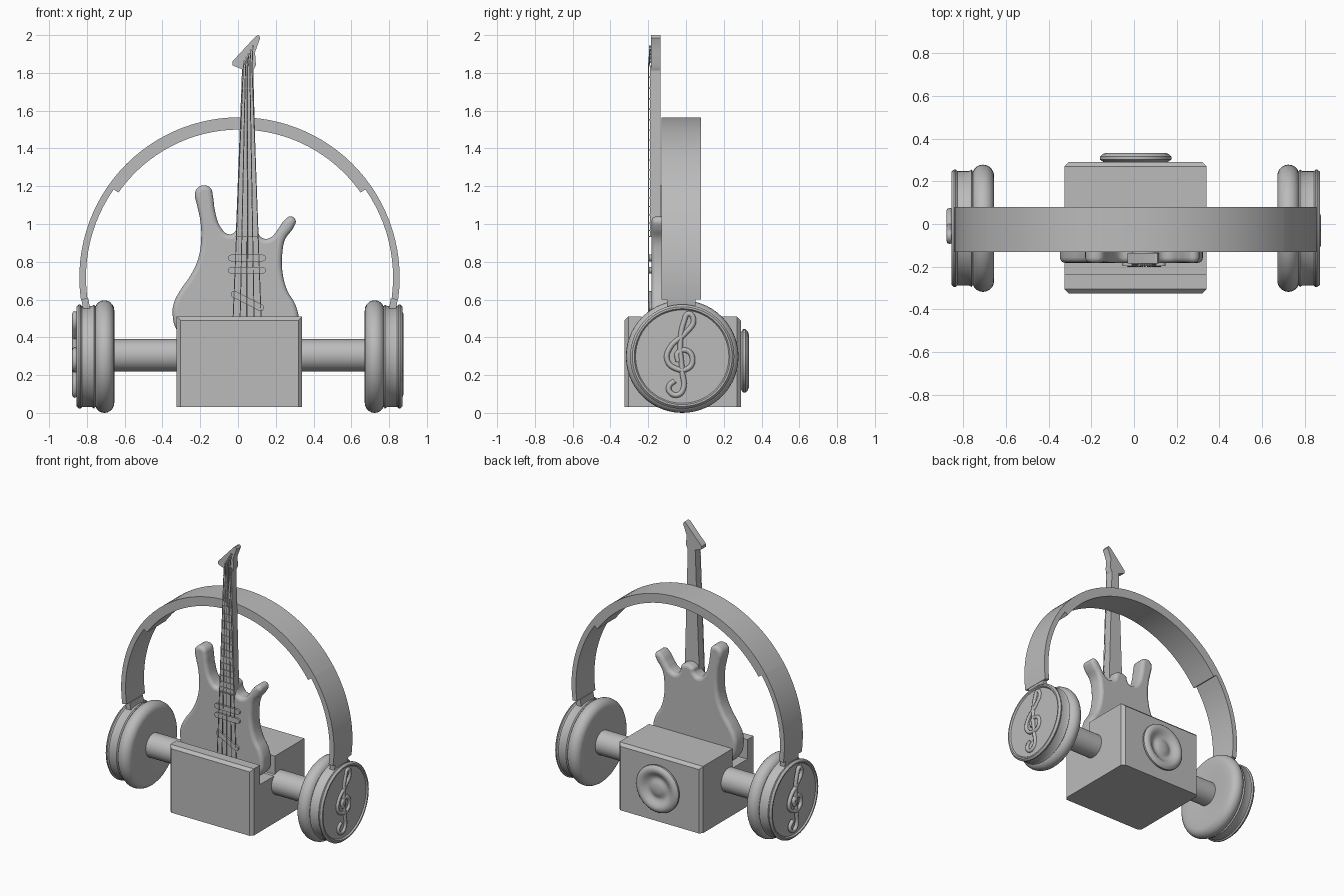
import bpy, bmesh
from math import sin, cos, pi, radians
from mathutils import Vector, Matrix

if "Cube" in bpy.data.objects:
    bpy.data.objects.remove(bpy.data.objects["Cube"])

grey = bpy.data.materials.new("plain grey")
grey.use_nodes = True
colour = (0.5, 0.5, 0.5, 1)
grey.diffuse_color = colour
grey.node_tree.nodes["Principled BSDF"].inputs["Base Color"].default_value = colour

CX, CY, CZ = 0.008, -0.02, 0.298   # shared centre of the ear cups


def link(name, data):
    ob = bpy.data.objects.new(name, data)
    bpy.context.collection.objects.link(ob)
    data.materials.append(grey)
    return ob


def select(ob):
    bpy.ops.object.select_all(action='DESELECT')
    ob.select_set(True)
    bpy.context.view_layer.objects.active = ob


def finish(name, bm, smooth=True):
    bmesh.ops.recalc_face_normals(bm, faces=bm.faces)
    me = bpy.data.meshes.new(name)
    bm.to_mesh(me)
    bm.free()
    ob = link(name, me)
    if smooth:
        select(ob)
        bpy.ops.object.shade_smooth_by_angle(angle=radians(35))
    return ob


def box(name, lo, hi):
    bm = bmesh.new()
    lo, hi = Vector(lo), Vector(hi)
    size = Matrix.Diagonal((*(hi - lo), 1))
    bmesh.ops.create_cube(bm, size=1, matrix=Matrix.Translation((lo + hi) / 2) @ size)
    return finish(name, bm, False)


def lathe(name, profile, centre, axis='X', sign=1, steps=56):
    """Spin (distance along axis, radius) points around the axis."""
    bm = bmesh.new()
    vs = [bm.verts.new((sign * a, r, 0)) for a, r in profile]
    es = [bm.edges.new(p) for p in zip(vs, vs[1:])]
    bmesh.ops.spin(bm, geom=vs + es, cent=(0, 0, 0), axis=(1, 0, 0), angle=2 * pi, steps=steps)
    bmesh.ops.remove_doubles(bm, verts=bm.verts, dist=1e-5)
    if axis == 'Y':
        bm.transform(Matrix.Rotation(pi / 2, 4, 'Z'))
    bm.transform(Matrix.Translation(centre))
    return finish(name, bm)


def slab(name, outline, front, back, bevel=0.0, rounded=False):
    """Fill an outline drawn in x and z, between two depths."""
    cu = bpy.data.curves.new(name, 'CURVE')
    cu.dimensions, cu.fill_mode = '2D', 'BOTH'
    cu.resolution_u = 5
    sp = cu.splines.new('BEZIER')
    sp.bezier_points.add(len(outline) - 1)
    for bp, (x, z) in zip(sp.bezier_points, outline):
        bp.co = (x, z, 0)
        bp.handle_left_type = bp.handle_right_type = 'AUTO' if rounded else 'VECTOR'
    sp.use_cyclic_u = True
    cu.extrude = (back - front) / 2 - bevel
    cu.bevel_depth, cu.bevel_resolution, cu.offset = bevel, 3, -bevel
    ob = link(name, cu)
    ob.rotation_euler.x = pi / 2
    ob.location.y = (front + back) / 2
    select(ob)
    bpy.ops.object.convert(target='MESH')
    bpy.ops.object.shade_smooth_by_angle(angle=radians(35))
    return ob


def tube(name, points, radius, smooth=False, sides=1):
    cu = bpy.data.curves.new(name, 'CURVE')
    cu.dimensions = '3D'
    cu.bevel_depth, cu.bevel_resolution, cu.use_fill_caps = radius, sides, True
    cu.resolution_u = 6
    sp = cu.splines.new('BEZIER')
    sp.bezier_points.add(len(points) - 1)
    for bp, p in zip(sp.bezier_points, points):
        bp.co = p
        bp.handle_left_type = bp.handle_right_type = 'AUTO' if smooth else 'VECTOR'
    ob = link(name, cu)
    select(ob)
    bpy.ops.object.convert(target='MESH')
    bpy.ops.object.shade_smooth_by_angle(angle=radians(50))
    return ob


# Speaker box: chamfered around front and back, with a slot for the guitar
cabinet = box("speaker_box", (-0.325, -0.325, 0.03), (0.34, 0.29, 0.51))
bm = bmesh.new()
bm.from_mesh(cabinet.data)
rims = []
for e in bm.edges:
    a, b = (v.co for v in e.verts)
    if abs(a.y - b.y) < 0.01 and max(a.z, b.z) > 0.1:
        rims.append(e)
bmesh.ops.bevel(bm, geom=rims, offset=0.02, segments=1, affect='EDGES')
bm.to_mesh(cabinet.data)
bm.free()
slot = box("slot_cutter", (-0.5, -0.235, 0.37), (0.5, -0.065, 0.7))
slot.hide_render = True
cut = cabinet.modifiers.new("slot", 'BOOLEAN')
cut.operation, cut.object, cut.solver = 'DIFFERENCE', slot, 'EXACT'
select(cabinet)
bpy.ops.object.modifier_apply(modifier="slot")
bpy.data.objects.remove(slot)

# Round speaker on the back
lathe("speaker_cone", [(0, 0), (0, .15), (.012, .168), (.025, .168), (.038, .155), (.043, .138),
                       (.038, .118), (.024, .1), (.014, .08), (.014, .065), (.022, .05),
                       (.028, .03), (.03, 0)], (CX, 0.29, 0.275), 'Y')

# Axle, ear pads, ear cups and the raised clefs
lathe("axle", [(-.68, 0), (-.68, .085), (.68, .085), (.68, 0)], (CX, CY, 0.305), steps=40)
PAD = [(.68, 0), (.67, .08), (.663, .2)]
PAD += [(.715 - .052 * cos(t * pi / 10), .245 + .053 * sin(t * pi / 10)) for t in range(11)]
PAD += [(.767, 0)]
CUP = [(.76, 0), (.762, .265), (.77, .275), (.78, .268), (.835, .268), (.843, .276), (.85, .276),
       (.863, .264), (.863, .254), (.853, .247), (.853, 0)]
CLEF = [(-.06, .17), (-.09, .14), (-.085, .11), (-.045, .095), (-.015, .125), (-.02, .22),
        (-.03, .36), (-.01, .485), (.015, .525), (.04, .49), (0, .425), (-.085, .345), (-.1, .28),
        (-.055, .235), (.01, .235), (.035, .28), (.005, .33), (-.045, .315), (-.04, .27)]
for side, s, face in (("left", 1, .853), ("right", -1, .872)):
    lathe(side + "_ear_pad", PAD, (CX, CY, CZ), sign=s)
    lathe(side + "_ear_cup", CUP, (CX, CY, CZ), sign=s)
    path = [(CX + s * face, CY + s * (y - CY), z) for y, z in CLEF]
    tube(side + "_clef", path, 0.014, True, 2)

# Headband: an arch that thins towards both ends, with a tab into each cup
R, BZ = 0.848, 0.717
STEP, END = radians(35), radians(-8)


def arc(radius, a, b, n):
    return [(CX + radius * cos(a + (b - a) * i / n), BZ + radius * sin(a + (b - a) * i / n))
            for i in range(n + 1)]


def mesh_strip(name, outer, inner, y0, y1):
    bm = bmesh.new()
    rings = [[bm.verts.new(p) for p in ((o[0], y0, o[1]), (o[0], y1, o[1]),
                                        (i[0], y1, i[1]), (i[0], y0, i[1]))]
             for o, i in zip(outer, inner)]
    for a, b in zip(rings, rings[1:]):
        for k in range(4):
            bm.faces.new((a[k], a[(k + 1) % 4], b[(k + 1) % 4], b[k]))
    bm.faces.new(rings[0])
    bm.faces.new(rings[-1])
    return finish(name, bm)


Y0, Y1 = -0.13, 0.08
mesh_strip("headband", arc(R, STEP, pi - STEP, 32), arc(R - .065, STEP, pi - STEP, 32), Y0, Y1)
for side, a, b in (("left", END, STEP), ("right", pi - END, pi - STEP)):
    mesh_strip(side + "_band_end", arc(R, a, b, 12), arc(R - .035, a, b, 12), Y0, Y1)
    c = a + (END if side == "left" else -END) * 0.5
    mesh_strip(side + "_band_tab", arc(R - .003, c, a, 3), arc(R - .04, c, a, 3), -0.1, 0.05)

# Guitar body, neck and headstock
BODY = [(-.228, 1.16), (-.215, 1.19), (-.18, 1.205), (-.145, 1.19), (-.133, 1.15), (-.122, 1.07),
        (-.09, .98), (-.045, .945), (-.012, .965), (.0, 1.0), (.09, 1.0), (.105, .955),
        (.13, .925), (.17, .927), (.21, .97), (.25, 1.025), (.28, 1.04), (.305, 1.02),
        (.293, .98), (.25, .92), (.235, .85), (.235, .75), (.26, .65), (.305, .57), (.322, .49),
        (.31, .42), (.25, .37), (0, .36), (-.25, .37), (-.325, .44), (-.346, .52), (-.34, .58),
        (-.305, .65), (-.25, .73), (-.21, .82), (-.195, .92), (-.2, 1.02), (-.217, 1.1)]
slab("guitar_body", BODY, -0.182, -0.07, 0.025, True)
slab("guitar_neck", [(-.012, .93), (.105, .93), (.08, 1.84), (.022, 1.84)], -0.19, -0.135)
slab("headstock", [(.02, 1.82), (-.03, 1.84), (-.03, 1.86), (.095, 1.995), (.11, 2.0), (.118, 1.985),
                   (.09, 1.91), (.095, 1.84), (.08, 1.81)], -0.185, -0.135)

# Frets, spaced more closely towards the body
for i in range(18):
    z = 0.93 + 0.9 * (i / 18) ** 1.15
    f = (z - 0.93) / 0.91
    box("fret", (-.012 + .034 * f, -.196, z), (.105 - .025 * f, -.188, z + .007))

# Strings, fanning out towards the body and ending along the headstock
for i in range(5):
    low, top = -0.03 + 0.039 * i, 0.028 + 0.0115 * i
    tube("string", [(low, -.198, .4), (top, -.199, 1.83), (top + .005, -.19, 1.86 + .02 * i)], .0028)
    lathe("tuning_post", [(-.196, 0), (-.196, .006), (-.18, .006), (-.18, 0)],
          (top + .005, 0, 1.86 + .02 * i), 'Y', steps=10)

# Pickups and slanted bridge, as rounded bars
for name, a, b in (("upper_pickup", (-.035, .82), (.13, .82)),
                   ("lower_pickup", (-.035, .755), (.13, .755)),
                   ("bridge", (-.02, .628), (.12, .557))):
    a, b = Vector(a), Vector(b)
    d = (b - a).normalized() * 0.018
    n = Vector((-d.y, d.x))
    ends = [a + n * cos(t * pi / 6) - d * sin(t * pi / 6) for t in range(7)]
    ends += [b - n * cos(t * pi / 6) + d * sin(t * pi / 6) for t in range(7)]
    slab(name, [tuple(p) for p in ends], -0.196, -0.175)
